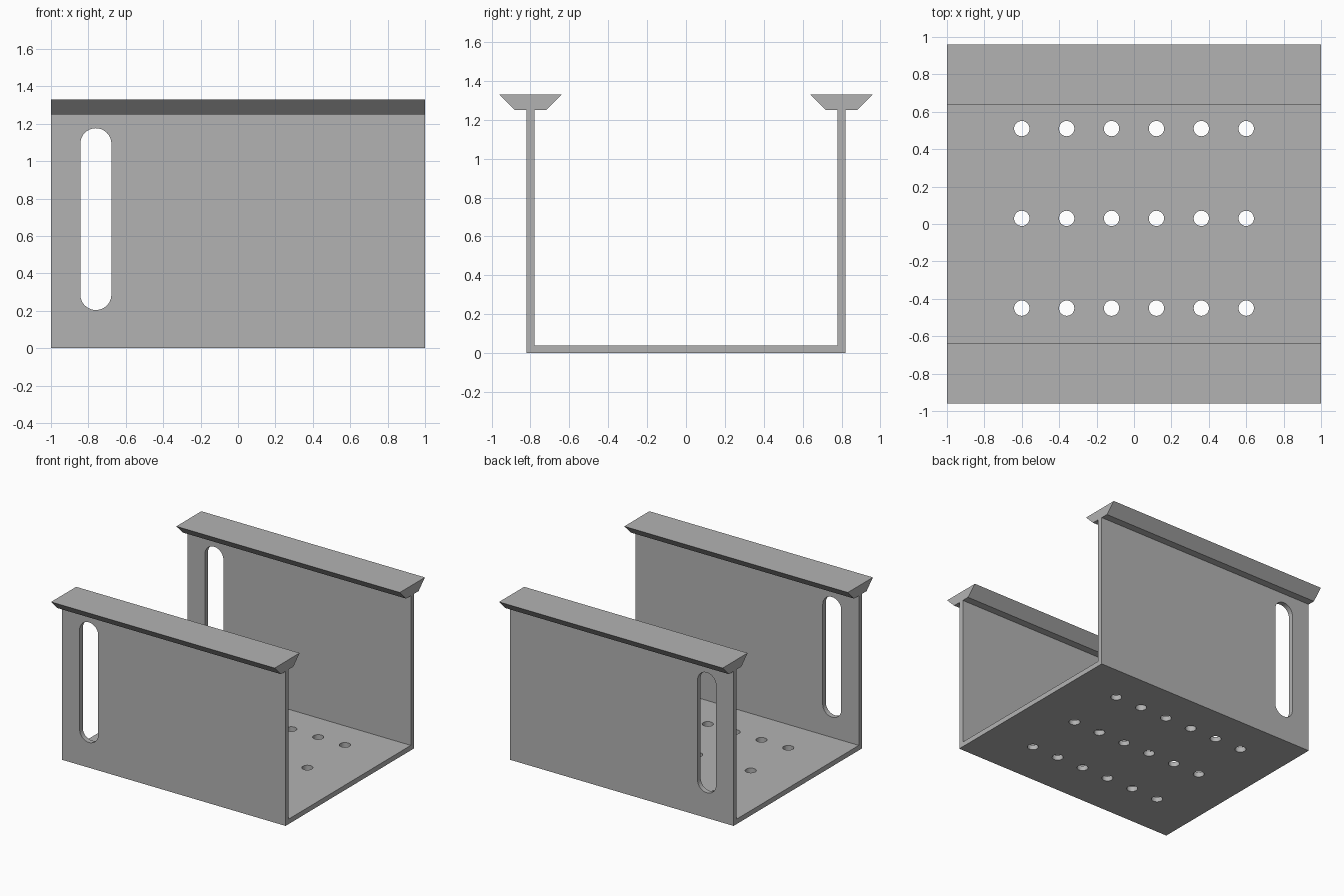
import bpy
import bmesh
from math import cos, sin, pi

cube = bpy.data.objects.get("Cube")
if cube:
    bpy.data.objects.remove(cube, do_unlink=True)

grey = bpy.data.materials.new("matte_grey")
grey.use_nodes = True
COLOUR = (0.45, 0.45, 0.45, 1)
grey.diffuse_color = COLOUR
grey.node_tree.nodes["Principled BSDF"].inputs["Base Color"].default_value = COLOUR

WALL_OUT, WALL_IN, FLOOR = 0.82, 0.78, 0.04
RAIL_Z, TOP = 1.25, 1.33


def prism(name, outline, direction):
    """Sweep a closed outline of 3D points along a direction."""
    bm = bmesh.new()
    face = bm.faces.new([bm.verts.new(p) for p in outline])
    swept = bmesh.ops.extrude_face_region(bm, geom=[face])["geom"]
    moved = [v for v in swept if isinstance(v, bmesh.types.BMVert)]
    bmesh.ops.translate(bm, verts=moved, vec=direction)
    bmesh.ops.recalc_face_normals(bm, faces=bm.faces)
    mesh = bpy.data.meshes.new(name)
    bm.to_mesh(mesh)
    bm.free()
    mesh.materials.append(grey)
    obj = bpy.data.objects.new(name, mesh)
    bpy.context.collection.objects.link(obj)
    return obj


def cut(target, cutter):
    """Subtract the cutter, then discard it."""
    cutter.hide_render = True
    mod = target.modifiers.new("cut", "BOOLEAN")
    mod.operation = "DIFFERENCE"
    mod.solver = "EXACT"
    mod.object = cutter
    bpy.context.view_layer.objects.active = target
    bpy.ops.object.modifier_apply(modifier=mod.name)
    bpy.data.objects.remove(cutter, do_unlink=True)


def arc(radius, start, end, steps):
    return [(radius * cos(start + (end - start) * i / steps),
             radius * sin(start + (end - start) * i / steps))
            for i in range(steps + 1)]


# U-shaped channel: floor and two side walls
half = [(WALL_IN, FLOOR), (WALL_IN, RAIL_Z), (WALL_OUT, RAIL_Z), (WALL_OUT, 0)]
profile = half + [(-y, z) for y, z in reversed(half)]
channel = prism("channel", [(-1, y, z) for y, z in profile], (2, 0, 0))

# Rounded slot through both walls
SLOT_X, SLOT_R, SLOT_LOW, SLOT_HIGH = -0.76, 0.083, 0.287, 1.093
slot = [(SLOT_X + x, -1, SLOT_HIGH + z) for x, z in arc(SLOT_R, 0, pi, 20)]
slot += [(SLOT_X + x, -1, SLOT_LOW + z) for x, z in arc(SLOT_R, pi, 2 * pi, 20)]
cut(channel, prism("slot_cutter", slot, (0, 2, 0)))

# Grid of round holes in the floor
for row in range(3):
    for col in range(6):
        cx, cy = -0.6 + 0.24 * col, -0.45 + 0.48 * row
        ring = [(cx + x, cy + y, -0.1) for x, y in arc(0.041, 0, 2 * pi, 32)[:-1]]
        cut(channel, prism("hole_cutter", ring, (0, 0, 0.2)))

# Dovetail rails along the wall tops
for side, name in ((-1, "front_rail"), (1, "back_rail")):
    section = [(-0.08, RAIL_Z), (0.08, RAIL_Z), (0.16, TOP), (-0.16, TOP)]
    prism(name, [(-1, side * 0.8 + y, z) for y, z in section], (2, 0, 0))
